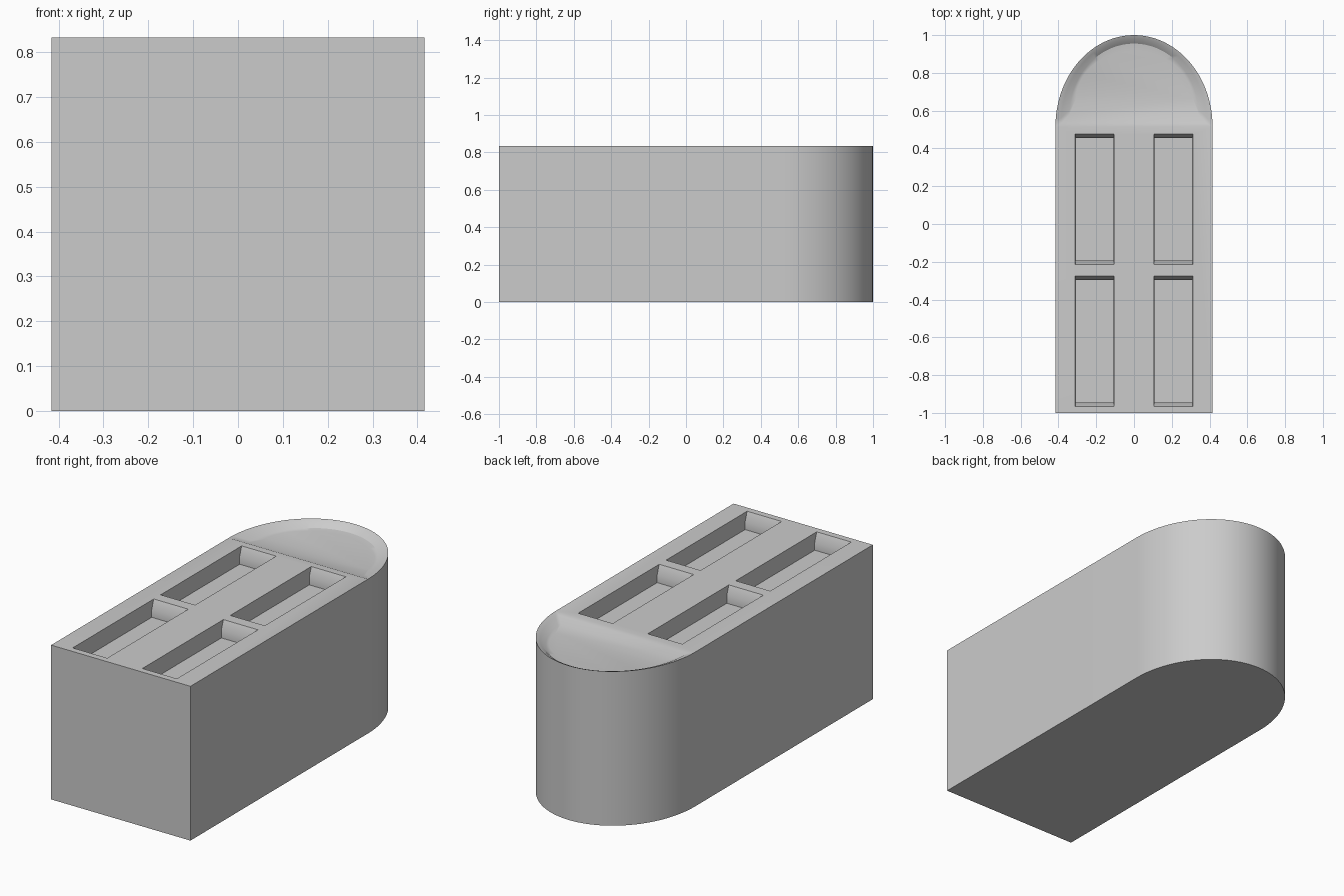
import bpy, bmesh, math

if "Cube" in bpy.data.objects:
    bpy.data.objects.remove(bpy.data.objects["Cube"], do_unlink=True)

W, H = 0.416, 0.833      # half width, height
SPRING = 0.515           # where the arch begins
SEG = 48

mat = bpy.data.materials.new("plain grey")
mat.use_nodes = True
GREY = (0.6, 0.6, 0.6, 1)
mat.diffuse_color = GREY
mat.node_tree.nodes["Principled BSDF"].inputs["Base Color"].default_value = GREY


def make_object(name, bm):
    bmesh.ops.recalc_face_normals(bm, faces=bm.faces)
    mesh = bpy.data.meshes.new(name)
    bm.to_mesh(mesh)
    bm.free()
    obj = bpy.data.objects.new(name, mesh)
    mesh.materials.append(mat)
    bpy.context.collection.objects.link(obj)
    return obj


def arch_ring(bm, side, crown, sill, z):
    """Half ellipse, inset at its sides, crown and sill."""
    y0 = SPRING + sill
    return [bm.verts.new(((W - side) * math.cos(math.pi * i / SEG),
                          y0 + (1 - crown - y0) * math.sin(math.pi * i / SEG), z))
            for i in range(SEG + 1)]


def bridge(bm, a, b):
    n = len(a)
    for i in range(n):
        j = (i + 1) % n
        bm.faces.new((a[i], a[j], b[j], b[i]))


# Door body: arched prism with a shallow dish sunk in the arch
bm = bmesh.new()
rim = arch_ring(bm, 0, 0, 0, H)
base = arch_ring(bm, 0, 0, 0, 0)
top_foot = [bm.verts.new((x, -1, H)) for x in (-W, W)]
base_foot = [bm.verts.new((x, -1, 0)) for x in (-W, W)]
bridge(bm, rim + top_foot, base + base_foot)
bm.faces.new(base + base_foot)
bm.faces.new([rim[0], rim[-1]] + top_foot)
ring = rim
for side, crown, sill, depth in ((0.03, 0.018, 0.018, 0.008),
                                 (0.075, 0.045, 0.065, 0.03),
                                 (0.11, 0.085, 0.15, 0.034)):
    inner = arch_ring(bm, side, crown, sill, H - depth)
    bridge(bm, ring, inner)
    ring = inner
bm.faces.new(ring)
body = make_object("door_body", bm)

# Recessed panels: upright walls, with sloped upper halves at both ends
bm = bmesh.new()
for x in (-0.208, 0.208):
    for y in (-0.62, 0.13):
        rings = [[bm.verts.new((x + sx * wide, y + sy * half, z))
                  for sx, sy in ((-1, -1), (1, -1), (1, 1), (-1, 1))]
                 for wide, half, z in ((0.106, 0.366, H + 0.045),
                                       (0.1, 0.324, H - 0.048),
                                       (0.1, 0.324, H - 0.09))]
        for a, b in zip(rings, rings[1:]):
            bridge(bm, a, b)
        bm.faces.new(rings[0])
        bm.faces.new(rings[-1])
cutter = make_object("panel_cutter", bm)
cutter.hide_render = True

cut = body.modifiers.new("panels", "BOOLEAN")
cut.operation = "DIFFERENCE"
cut.solver = "EXACT"
cut.object = cutter

bpy.ops.object.select_all(action="DESELECT")
body.select_set(True)
bpy.context.view_layer.objects.active = body
bpy.ops.object.modifier_apply(modifier="panels")
bpy.data.objects.remove(cutter, do_unlink=True)
bpy.ops.object.shade_smooth_by_angle(angle=math.radians(30))
